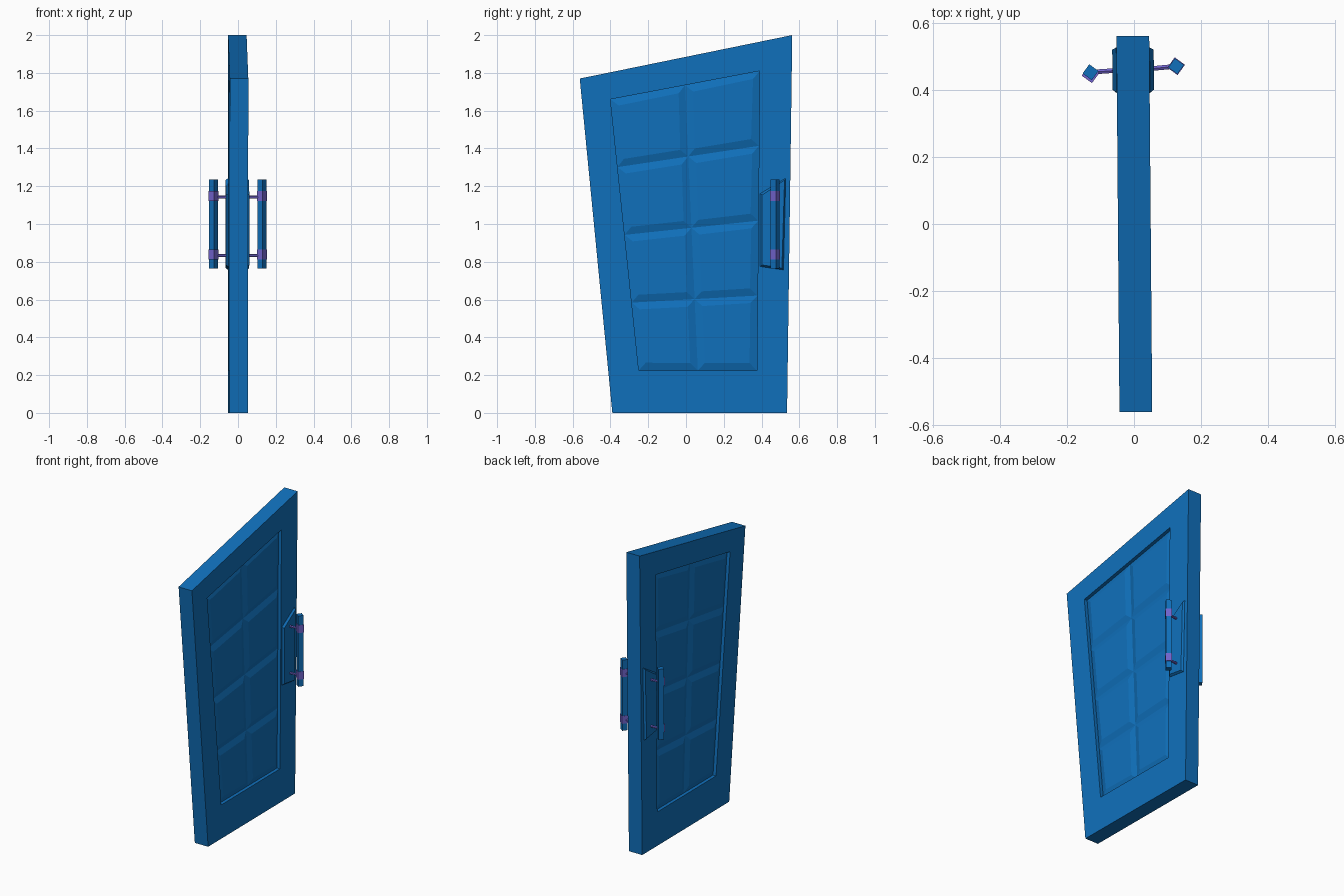
import bpy, bmesh, math
from mathutils import Vector, Matrix

if "Cube" in bpy.data.objects:
    bpy.data.objects.remove(bpy.data.objects["Cube"])


def material(name, rgb):
    m = bpy.data.materials.new(name)
    m.diffuse_color = (*rgb, 1)
    m.use_nodes = True
    m.node_tree.nodes["Principled BSDF"].inputs["Base Color"].default_value = m.diffuse_color
    return m


BLUE = material("door blue", (0.005, 0.162, 0.50))
PURPLE = material("fitting purple", (0.17, 0.13, 0.62))


def finish(name, bm, mat):
    bmesh.ops.recalc_face_normals(bm, faces=bm.faces)
    mesh = bpy.data.meshes.new(name)
    bm.to_mesh(mesh)
    bm.free()
    mesh.materials.append(mat)
    ob = bpy.data.objects.new(name, mesh)
    bpy.context.collection.objects.link(ob)
    return ob


def skew(y):
    """The slab is turned very slightly about the vertical."""
    return 0.001 - 0.008 * y


# Door slab: crooked outline, recessed panel and raised pads on both sides
OUTER = [(-0.39, 0), (0.535, 0), (0.5625, 2.0), (-0.5625, 1.77)]
INNER = [(-0.25, 0.225), (0.375, 0.225), (0.39, 1.81), (-0.40, 1.66)]
HALF, RECESS, PAD = 0.049, 0.022, 0.012
COLS, ROWS = 2, 4


def panel_point(i, j):
    a, b, c, d = (Vector(p) for p in INNER)
    u, v = i / COLS, j / ROWS
    return a.lerp(b, u).lerp(d.lerp(c, u), v)


bm = bmesh.new()
outer_rings, pads = [], []
for side in (-1, 1):
    def vert(p, depth=0.0):
        return bm.verts.new((skew(p[0]) + side * (HALF - depth), p[0], p[1]))

    outer = [vert(p) for p in OUTER]
    outer_rings.append(outer)
    floor = {(i, j): vert(panel_point(i, j), RECESS)
             for i in range(COLS + 1) for j in range(ROWS + 1)}
    # perimeter of the recess, counter-clockwise from the lower left
    edge = ([(i, 0) for i in range(COLS)] + [(COLS, j) for j in range(ROWS)]
            + [(i, ROWS) for i in range(COLS, 0, -1)] + [(0, j) for j in range(ROWS, 0, -1)])
    rim = [vert(panel_point(*k)) for k in edge]
    n = len(edge)
    for k in range(n):
        m = (k + 1) % n
        bm.faces.new((rim[k], rim[m], floor[edge[m]], floor[edge[k]]))
    start = [0, COLS, COLS + ROWS, 2 * COLS + ROWS, n]
    for s in range(4):
        inner_run = [rim[k % n] for k in range(start[s + 1], start[s] - 1, -1)]
        bm.faces.new([outer[s], outer[(s + 1) % 4]] + inner_run)
    for i in range(COLS):
        for j in range(ROWS):
            pads.append(bm.faces.new((floor[i, j], floor[i + 1, j],
                                      floor[i + 1, j + 1], floor[i, j + 1])))
for s in range(4):
    t = (s + 1) % 4
    a, b = outer_rings
    bm.faces.new((a[s], a[t], b[t], b[s]))
bmesh.ops.recalc_face_normals(bm, faces=bm.faces)
bmesh.ops.inset_individual(bm, faces=pads, thickness=0.055, depth=PAD)
finish("door_slab", bm, BLUE)


# Chamfered plates behind the handles
PLATE = [(0.392, 0.775), (0.516, 0.757), (0.528, 1.243), (0.392, 1.16)]


def plate(name, side):
    bm = bmesh.new()
    rings = []
    for x in (0.035, 0.050):
        rings.append([bm.verts.new((skew(y) + side * x, y, z)) for y, z in PLATE])
    for s in range(4):
        t = (s + 1) % 4
        bm.faces.new((rings[0][s], rings[0][t], rings[1][t], rings[1][s]))
    bm.faces.new(rings[0])
    top = bm.faces.new(rings[1])
    bmesh.ops.recalc_face_normals(bm, faces=bm.faces)
    bmesh.ops.inset_individual(bm, faces=[top], thickness=0.013, depth=0.012)
    finish(name, bm, BLUE)


def bar(name, centre, size, angle, mat):
    bm = bmesh.new()
    xf = (Matrix.Translation(centre) @ Matrix.Rotation(angle, 4, 'Z')
          @ Matrix.Diagonal((*size, 1)))
    bmesh.ops.create_cube(bm, size=1, matrix=xf)
    finish(name, bm, mat)


def post(name, a, b, radius, mat):
    a, b = Vector(a), Vector(b)
    bm = bmesh.new()
    xf = (Matrix.Translation((a + b) / 2)
          @ (b - a).to_track_quat('Z', 'Y').to_matrix().to_4x4())
    bmesh.ops.create_cone(bm, cap_ends=True, segments=6, radius1=radius,
                          radius2=radius, depth=(b - a).length, matrix=xf)
    finish(name, bm, mat)


# Pull handles: square bar turned on edge, clamps and posts
TURN = math.radians(-36)
for label, side, hx, hy, drop in (("right", 1, 0.126, 0.472, 0.0),
                                  ("left", -1, -0.130, 0.454, 0.006)):
    plate(f"{label}_handle_plate", side)
    bar(f"{label}_handle_bar", (hx, hy, 1.0), (0.034, 0.034, 0.47), TURN, BLUE)
    for level, z in (("lower", 0.838), ("upper", 1.148)):
        bar(f"{label}_{level}_clamp", (hx, hy - drop, z),
            (0.038, 0.038, 0.052), TURN, PURPLE)
        post(f"{label}_{level}_post", (side * 0.045, 0.462 + side * 0.002, z - 0.006),
             (hx, hy, z - 0.006), 0.008, PURPLE)
